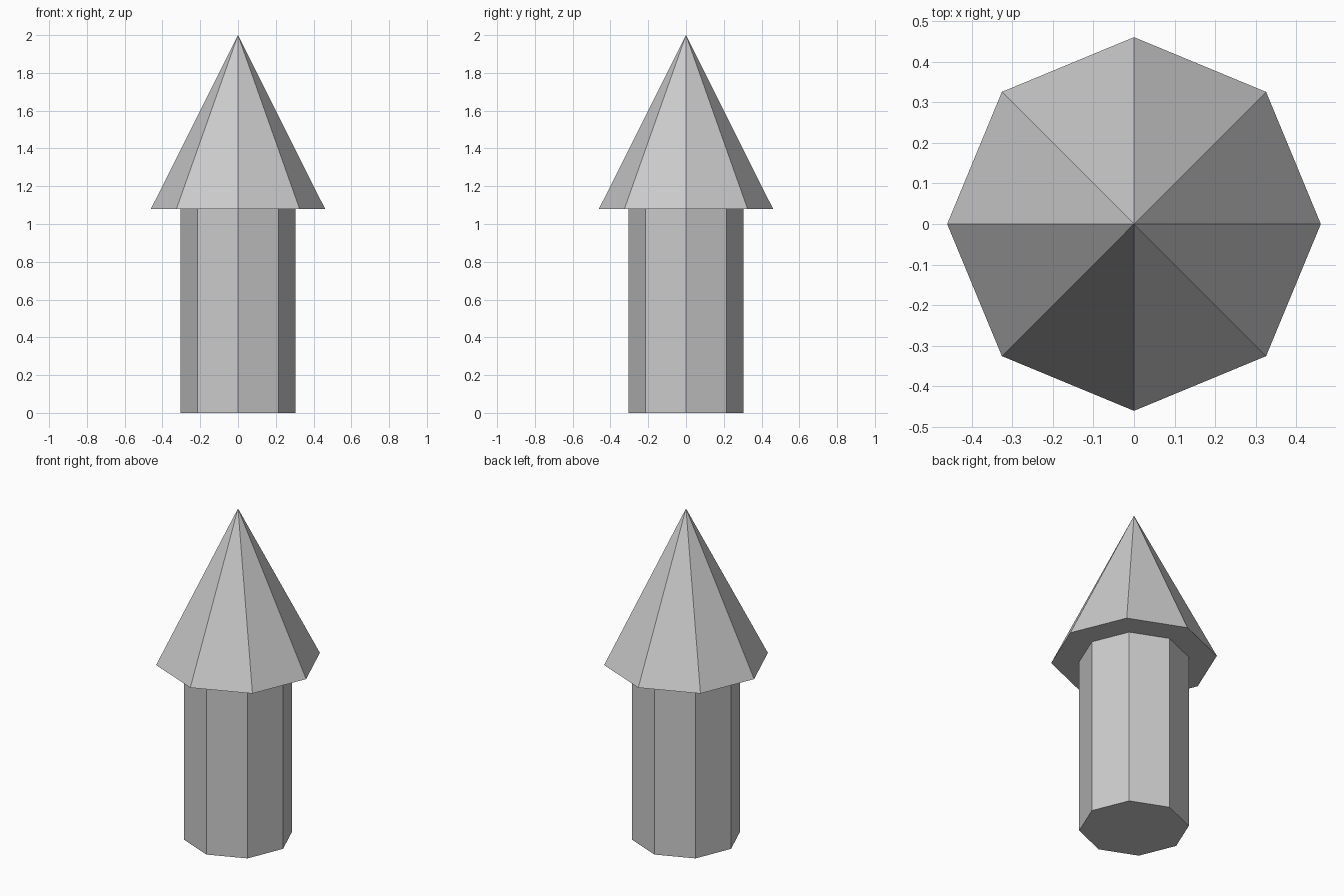
import bpy

if "Cube" in bpy.data.objects:
    bpy.data.objects.remove(bpy.data.objects["Cube"])

SIDES = 8


def tapered(name, r_bottom, r_top, z0, z1):
    """Flat-shaded eight-sided solid between two heights."""
    bpy.ops.mesh.primitive_cone_add(
        vertices=SIDES, radius1=r_bottom, radius2=r_top,
        depth=z1 - z0, location=(0, 0, (z0 + z1) / 2))
    obj = bpy.context.object
    obj.name = name
    return obj


# Straight octagonal post
tapered("post", 0.305, 0.305, 0.0, 1.08)

# Pointed octagonal cap overhanging the post
tapered("pointed_cap", 0.461, 0.0, 1.08, 2.0)
